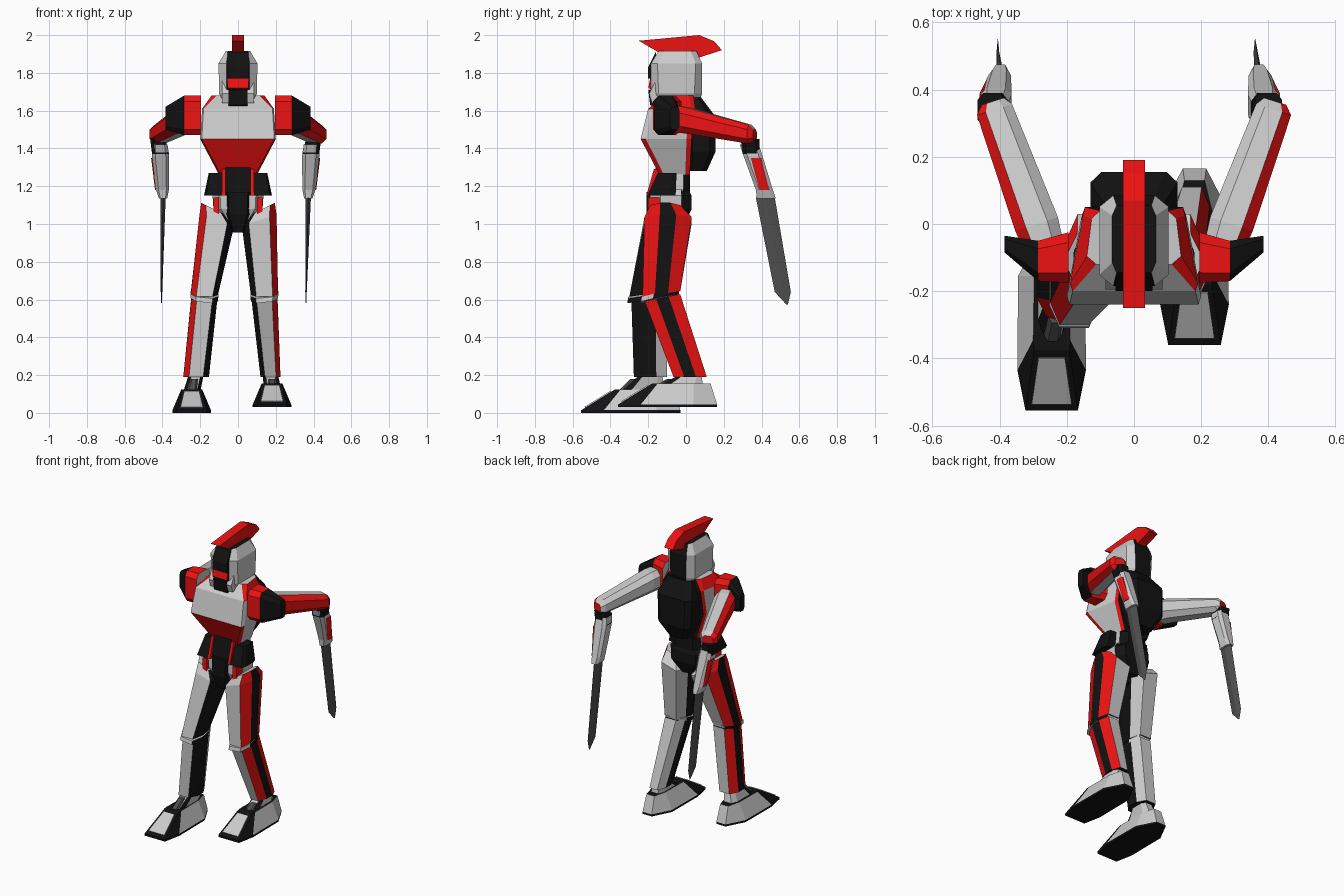
import bpy, bmesh
from mathutils import Vector

if "Cube" in bpy.data.objects:
    bpy.data.objects.remove(bpy.data.objects["Cube"])


def material(name, rgb):
    m = bpy.data.materials.new(name)
    m.use_nodes = True
    m.diffuse_color = (*rgb, 1)
    m.node_tree.nodes["Principled BSDF"].inputs["Base Color"].default_value = (*rgb, 1)
    return m


MATS = {
    "W": material("light_grey", (.55, .55, .55)),
    "R": material("red", (.85, .006, .006)),
    "K": material("black", (.006, .006, .006)),
    "S": material("dark_steel", (.08, .08, .08)),
}
KEYS = list(MATS)
X, Y, Z = Vector((1, 0, 0)), Vector((0, 1, 0)), Vector((0, 0, 1))


def ring(x, y, z, hu, hv, au=.6, av=.6, u=X, v=Y, tilt=(0, 0), back=1):
    """Eight-sided section: front, chamfer, +u side, chamfer, back, and round again."""
    corners = [(-au, -1), (au, -1), (1, -av), (1, av), (au, 1), (-au, 1), (-1, av), (-1, -av)]
    pts = []
    for a, b in corners:
        a *= back if b > 0 else 1
        p = Vector((x, y, z)) + u * a * hu + v * b * hv
        pts.append(p + Z * (tilt[0] * a * hu + tilt[1] * b * hv))
    return pts


def loft(name, rings, paint, caps="KK", side=1):
    """Skin the rings; paint gives one colour letter per column, or a list per row."""
    n = len(rings[0])
    rows = paint if isinstance(paint, list) else [paint] * (len(rings) - 1)
    rows = [r * n if len(r) == 1 else r for r in rows]
    bm = bmesh.new()
    vs = [[bm.verts.new((p[0] * side, p[1], p[2])) for p in r] for r in rings]
    for i, row in enumerate(rows):
        for j in range(n):
            k = (j + 1) % n
            f = bm.faces.new((vs[i][j], vs[i][k], vs[i + 1][k], vs[i + 1][j]))
            f.material_index = KEYS.index(row[j])
    for r, c in ((vs[0], caps[0]), (vs[-1], caps[1])):
        bm.faces.new(r).material_index = KEYS.index(c)
    bmesh.ops.recalc_face_normals(bm, faces=bm.faces)
    me = bpy.data.meshes.new(name)
    bm.to_mesh(me)
    bm.free()
    for m in MATS.values():
        me.materials.append(m)
    ob = bpy.data.objects.new(name, me)
    bpy.context.collection.objects.link(ob)
    return ob


def slab(name, profile, x0, x1, colour, side=1):
    """Extrude a (y, z) profile across x."""
    return loft(name, [[(x, y, z) for y, z in profile] for x in (x0, x1)], colour, colour * 2, side)


# Torso
loft("torso", [
    ring(0, -.06, 1.26, .1, .08, .9, .7),
    ring(0, -.105, 1.45, .2, .135, .96, .8, back=.8),
    ring(0, -.075, 1.61, .19, .125, .96, .8, back=.8),
    ring(0, -.04, 1.68, .14, .08, .8, .7, back=.9),
], ["RRWRKRWR", "WWWRKRWW", "WRRRKRRR"], "KW")
loft("backpack", [
    ring(0, .06, 1.28, .07, .05),
    ring(0, .08, 1.38, .125, .075, .75),
    ring(0, .075, 1.57, .13, .08, .75),
    ring(0, .04, 1.67, .09, .04),
], "K")

# Waist and pelvis
loft("waist", [ring(0, -.07, 1.12, .11, .09), ring(0, -.06, 1.3, .1, .08)], "WWWKKKWW")
loft("pelvis", [
    ring(0, -.08, .99, .06, .07),
    ring(0, -.08, 1.08, .13, .11, .7, .5),
    ring(0, -.08, 1.15, .135, .11, .7, .5),
    ring(0, -.08, 1.19, .1, .09),
], "WWWKKKWW")
slab("belly_plate", [(-.19, 1.15), (-.16, 1.3), (-.1, 1.3), (-.1, 1.15)], -.065, .065, "K")
loft("groin_guard", [
    ring(0, -.12, .955, .03, .06, .8),
    ring(0, -.13, 1.05, .06, .08, .8),
    ring(0, -.13, 1.17, .065, .08, .8),
], "K")

# Neck and helmet
loft("neck", [ring(0, -.04, 1.6, .07, .07), ring(0, -.04, 1.72, .06, .06)], "K")
loft("helmet", [
    ring(0, -.05, 1.635, .07, .115, .7, .7),
    ring(0, -.05, 1.69, .1, .135, .6, .7),
    ring(0, -.05, 1.85, .103, .135, .6, .75),
    ring(0, -.045, 1.915, .065, .1, .8, .7),
], "KWWWKWWW", "KK")
slab("brow", [(-.16, 1.91), (-.2, 1.83), (-.2, 1.77), (-.15, 1.77)], -.055, .055, "K")
slab("visor", [(-.15, 1.77), (-.19, 1.77), (-.2, 1.72), (-.15, 1.7)], -.055, .055, "R")
slab("chin_guard", [(-.12, 1.72), (-.2, 1.71), (-.19, 1.63), (-.14, 1.6)], -.05, .05, "K")
slab("crest", [(-.25, 1.97), (.07, 2), (.15, 1.967), (.19, 1.92),
               (.065, 1.88), (.02, 1.905), (-.13, 1.9)], -.033, .033, "R")

for s, tag in ((1, "left"), (-1, "right")):
    # Waist skirt, red trims and cheek guards
    loft(tag + "_skirt", [
        ring(.125, -.13, 1.15, .055, .075, .8),
        ring(.115, -.1, 1.27, .04, .05, .8),
    ], "K", side=s)
    slab(tag + "_belt_trim", [(-.21, 1.15), (-.17, 1.29), (-.1, 1.29), (-.1, 1.15)], .067, .085, "R", s)
    slab(tag + "_hip_trim", [(-.2, 1.04), (-.2, 1.14), (-.1, 1.14), (-.1, 1.04)], .1, .13, "R", s)
    slab(tag + "_cheek", [(-.18, 1.64), (-.195, 1.69), (-.15, 1.78), (-.06, 1.75), (-.06, 1.64)],
         .05, .085, "W", s)

    # Shoulder guard
    loft(tag + "_shoulder_guard", [
        ring(.195, -.1, 1.575, .075, .105, .6, .7, Y, Z),
        ring(.285, -.11, 1.575, .06, .105, .6, .7, Y, Z),
        ring(.385, -.06, 1.56, .025, .06, .6, .7, Y, Z),
    ], ["R", "K"], "WK", s)

    # Arm
    across = Vector((.95, -.3, 0))
    lean = Vector((0, .97, -.25))
    loft(tag + "_upper_arm", [
        ring(.27, -.06, 1.555, .06, .07, .5, .5, across, Z),
        ring(.29, .0, 1.55, .067, .07, .5, .5, across, Z),
        ring(.415, .34, 1.475, .055, .05, .5, .5, across, Z),
        ring(.42, .365, 1.47, .035, .03, .5, .5, across, Z),
    ], "WRRRWWWW", "WR", s)
    dx = 0 if s > 0 else .025
    loft(tag + "_elbow", [
        ring(.385 + dx, .345, 1.37, .045, .045),
        ring(.4 + dx, .34, 1.45, .04, .05),
    ], "K", side=s)
    loft(tag + "_forearm", [
        ring(.372 + dx, .425, 1.135, .022, .05),
        ring(.375 + dx, .415, 1.18, .034, .045),
        ring(.385 + dx, .355, 1.36, .046, .05),
        ring(.388 + dx, .335, 1.42, .04, .05),
    ], "W", "WK", s)
    loft(tag + "_forearm_panel", [
        ring(.392 + dx, .415, 1.18, .022, .025, .8),
        ring(.405 + dx, .37, 1.35, .03, .028, .8),
    ], "R", "RR", s)

    # Blade with a diamond section
    end = .36 if s > 0 else .405
    blade = []
    for x, y0, y1, z, t in ((.372 + dx, .37, .47, 1.14, .014),
                            (end, .47, .555, .64, .004),
                            (end, .53, .54, .575, .001)):
        mid = (y0 + y1) / 2
        blade.append([(x, y0, z), (x + t, mid, z), (x, y1, z), (x - t, mid, z)])
    loft(tag + "_blade", blade, "S", "SS", s)

    # Leg: the two legs stand in a stride
    if s > 0:
        knee, ankle, foot = (.14, -.13, .072), (.172, .022, .053), (.18, -.36, .03)
    else:
        knee, ankle, foot = (.178, -.2, .072), (.222, -.188, .068), (.245, -.555, 0)
    stripes = "WRKRWWKK"
    loft(tag + "_thigh", [
        ring(knee[0], knee[1], .63, knee[2], .1, .6, .35, tilt=(0, .15)),
        ring(.112, -.095, 1.02, .092, .125, .6, .35, tilt=(.3, 0)),
        ring(.13, -.11, 1.08, .065, .08, .6, .35, tilt=(.5, 0)),
    ], stripes, "KW", s)
    loft(tag + "_knee_rim", [
        ring(knee[0], knee[1] - .01, .605, knee[2], .1, .6, .35, tilt=(.1, .2)),
        ring(knee[0], knee[1] - .005, .63, knee[2] + .002, .1, .6, .35, tilt=(.1, .2)),
    ], "WWKKWWKK", "WW", s)
    loft(tag + "_shin", [
        ring(ankle[0], ankle[1], .19, ankle[2], .088, .55, .35),
        ring(knee[0], knee[1] + .005, .61, knee[2] - .003, .094, .6, .35, tilt=(0, .2)),
    ], stripes, "KK", s)

    # Foot with a dark sole and a framed toe plate
    fx, fy, fz = foot

    def outline(half, z):
        pts = half + [(-x, y) for x, y in reversed(half)]
        return [Vector((fx + x, fy + y, fz + z)) for x, y in pts]

    sole = [(.078, 0), (.102, .12), (.1, .4), (.035, .525)]
    top = [(.052, .18), (.055, .21), (.052, .4), (.03, .49)]
    low, edge, high = outline(sole, 0), outline(sole, .014), outline(top, .125)
    loft(tag + "_foot", [low, edge, high], ["K", "KWWWWWKK"], "KK", s)
    quad = [edge[7], edge[0], high[0], high[7]]
    centre = sum(quad, Vector()) / 4
    inner = [centre + (p - centre) * .76 for p in quad]
    lift = Vector((0, -.003, .005))
    loft(tag + "_toe_plate", [inner, [p + lift for p in inner]], "W", "WW", s)
    loft(tag + "_ankle", [
        ring(fx, fy + .33, fz + .11, .045, .12),
        ring(ankle[0], ankle[1], .2, .04, .06),
    ], "WKWWWWWK", side=s)
    loft(tag + "_tongue", [
        ring(fx, fy + .24, fz + .11, .025, .05),
        ring(ankle[0] + .01, fy + .29, .18, .02, .03),
    ], "S", "SS", s)
